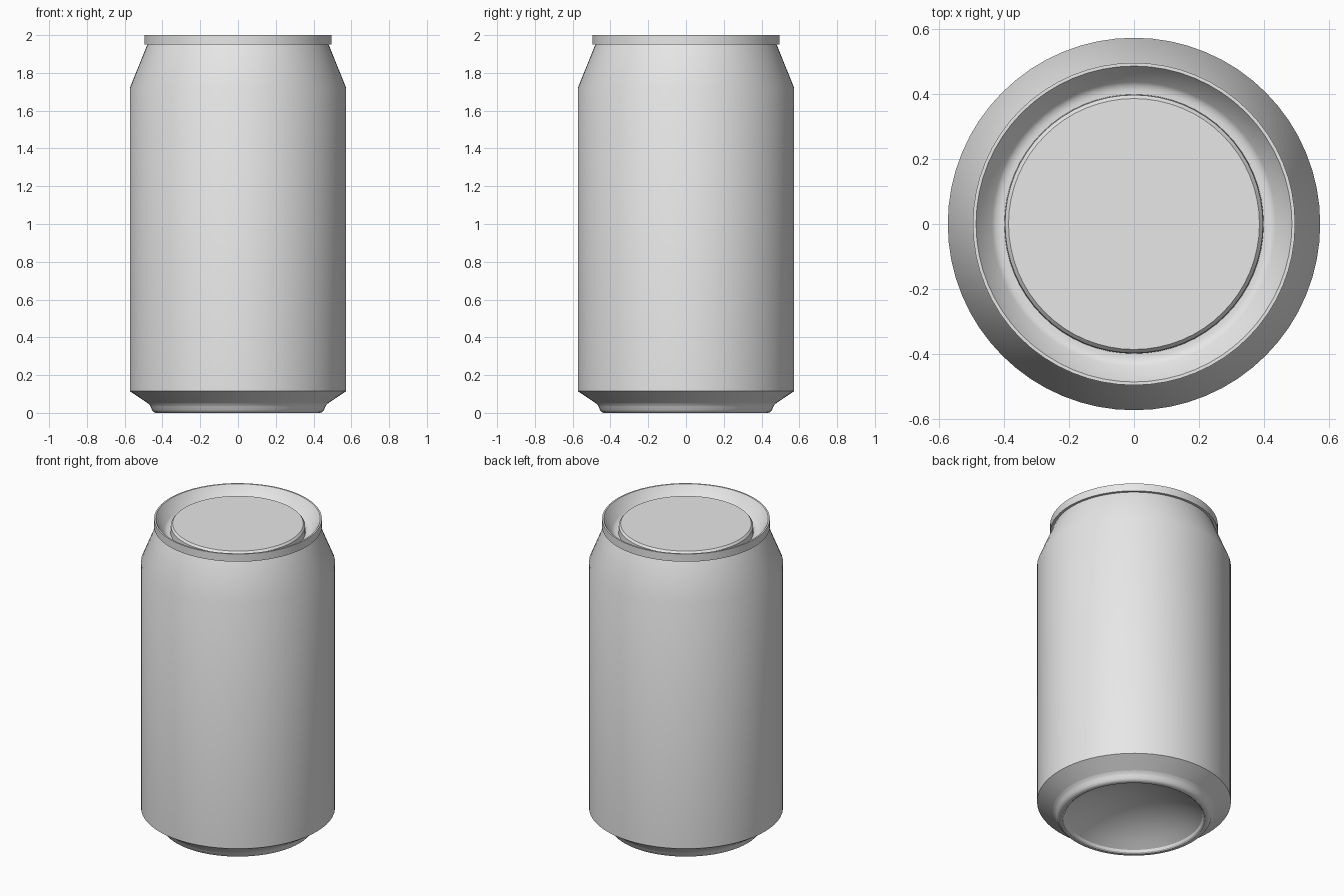
import bpy
import bmesh
import math

SEGMENTS = 64

cube = bpy.data.objects.get("Cube")
if cube:
    bpy.data.objects.remove(cube, do_unlink=True)

# Single bare-metal colour
metal = bpy.data.materials.new("light grey metal")
metal.use_nodes = True
metal.diffuse_color = (0.8, 0.8, 0.8, 1.0)
metal.node_tree.nodes["Principled BSDF"].inputs["Base Color"].default_value = (0.8, 0.8, 0.8, 1.0)


def lathe(name, profile):
    """Revolve (radius, height) points about z; a radius of 0 closes the end."""
    bm = bmesh.new()
    rings = []
    for r, z in profile:
        if r == 0:
            rings.append([bm.verts.new((0, 0, z))] * SEGMENTS)
        else:
            angles = [2 * math.pi * i / SEGMENTS for i in range(SEGMENTS)]
            rings.append([bm.verts.new((r * math.cos(a), r * math.sin(a), z)) for a in angles])
    for low, high in zip(rings, rings[1:]):
        for i in range(SEGMENTS):
            j = (i + 1) % SEGMENTS
            corners = dict.fromkeys((low[i], low[j], high[j], high[i]))
            bm.faces.new(list(corners))
    mesh = bpy.data.meshes.new(name)
    bm.to_mesh(mesh)
    bm.free()
    mesh.materials.append(metal)
    obj = bpy.data.objects.new(name, mesh)
    bpy.context.collection.objects.link(obj)
    bpy.ops.object.select_all(action='DESELECT')
    obj.select_set(True)
    bpy.context.view_layer.objects.active = obj
    bpy.ops.object.shade_smooth_by_angle(angle=math.radians(30))
    return obj


# Concave dome under the can, as a spherical cap
DOME_R, DOME_H, DOME_Z = 0.405, 0.13, 0.02
sphere_r = (DOME_R ** 2 + DOME_H ** 2) / (2 * DOME_H)
top_z = DOME_Z + DOME_H
dome = []
for k in range(9):
    r = DOME_R * k / 8
    dome.append((r, top_z - sphere_r + math.sqrt(sphere_r ** 2 - r ** 2)))
lathe("base_dome", dome)

# Rounded standing foot, from the dome edge out to the lower chamfer
lathe("foot_ring", [(0.405, 0.02), (0.411, 0.006), (0.42, 0.0), (0.436, 0.0),
                    (0.447, 0.005), (0.455, 0.015), (0.462, 0.032),
                    (0.468, 0.042), (0.48, 0.053)])

# Lower chamfer, straight wall and tapered shoulder
lathe("can_body", [(0.48, 0.053), (0.573, 0.115), (0.573, 1.72), (0.48, 1.95)])

# Seamed rim with a thin flat top
lathe("rim", [(0.48, 1.95), (0.496, 1.95), (0.496, 2.0), (0.486, 2.0)])

# Sunken lid: sloped wall, groove and raised centre panel
lathe("lid", [(0.486, 2.0), (0.437, 1.925), (0.425, 1.917), (0.412, 1.914),
              (0.399, 1.914), (0.397, 1.955), (0.386, 1.968), (0, 1.968)])
